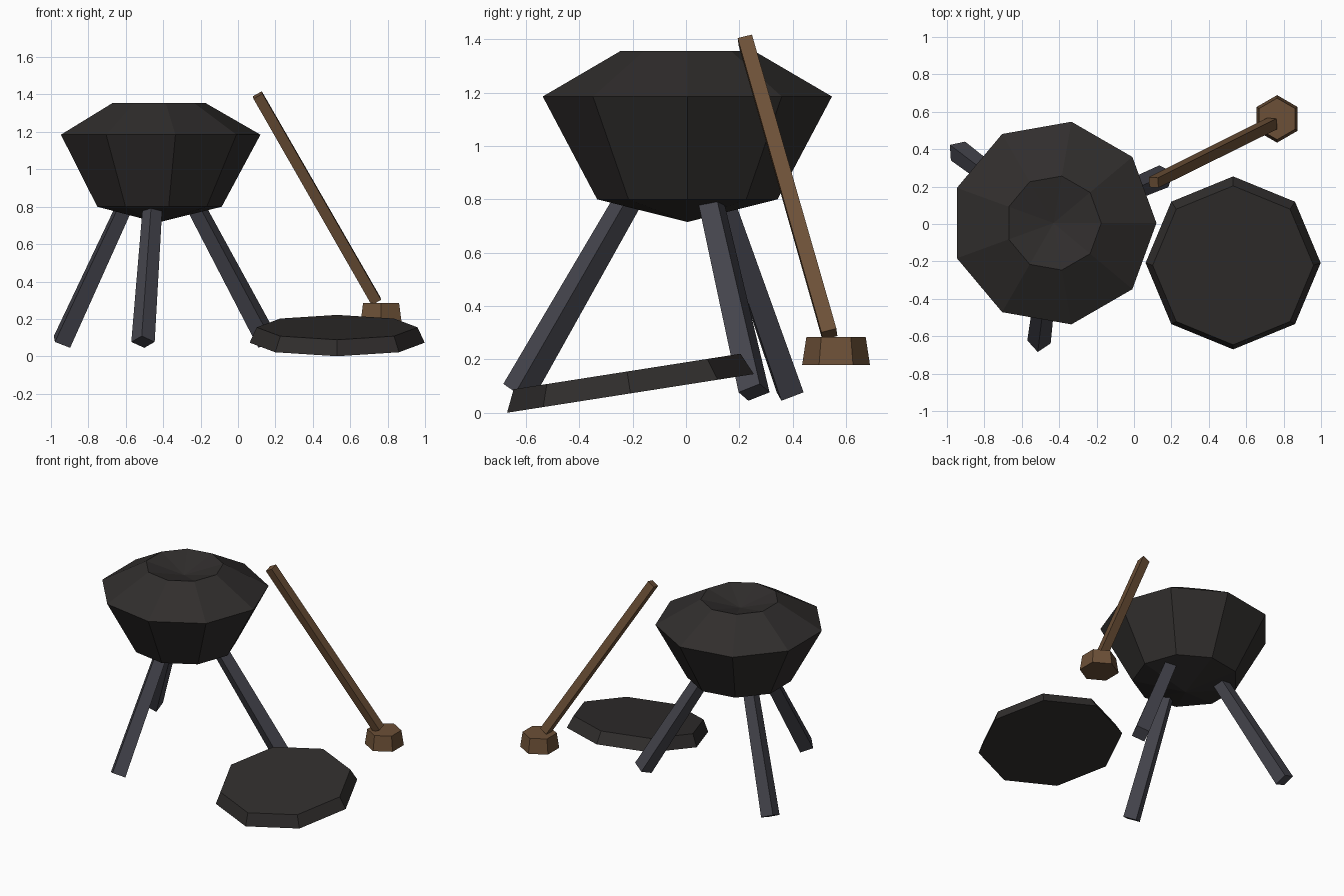
import bpy, bmesh, math
from mathutils import Vector, Matrix

if "Cube" in bpy.data.objects:
    bpy.data.objects.remove(bpy.data.objects["Cube"])


def material(name, rgb):
    m = bpy.data.materials.new(name)
    m.diffuse_color = (*rgb, 1)
    m.use_nodes = True
    m.node_tree.nodes["Principled BSDF"].inputs["Base Color"].default_value = m.diffuse_color
    return m


IRON = material("dark_iron", (0.030, 0.027, 0.026))
STEEL = material("grey_iron", (0.060, 0.060, 0.075))
WOOD = material("wood", (0.150, 0.080, 0.038))


def lathe(name, profile, sides, mat, matrix, start=0.0):
    """Flat-faced solid from (radius, z) points; radius 0 makes a tip, open ends are capped."""
    bm = bmesh.new()
    rings = []
    for r, z in profile:
        if r == 0:
            rings.append([bm.verts.new((0, 0, z))])
        else:
            rings.append([bm.verts.new((r * math.cos(start + math.tau * i / sides),
                                        r * math.sin(start + math.tau * i / sides), z))
                          for i in range(sides)])
    for a, b in zip(rings, rings[1:]):
        for i in range(sides):
            j = (i + 1) % sides
            if len(a) == 1:
                bm.faces.new((a[0], b[j], b[i]))
            elif len(b) == 1:
                bm.faces.new((a[i], a[j], b[0]))
            else:
                bm.faces.new((a[i], a[j], b[j], b[i]))
    for ring in (rings[0], rings[-1]):
        if len(ring) > 1:
            bm.faces.new(ring)
    bmesh.ops.recalc_face_normals(bm, faces=bm.faces)
    mesh = bpy.data.meshes.new(name)
    bm.to_mesh(mesh)
    bm.free()
    mesh.materials.append(mat)
    ob = bpy.data.objects.new(name, mesh)
    ob.matrix_world = matrix
    bpy.context.collection.objects.link(ob)
    return ob


# Cauldron: nine-sided pot with a shallow dished top
POT = Vector((-0.43, 0.005, 0))
lathe("cauldron", [(0, 0.715), (0.343, 0.80), (0.55, 1.185), (0.255, 1.355), (0, 1.285)],
      9, IRON, Matrix.Translation(POT))

# Three splayed square legs, corner edge facing outward, ends cut square to the leg
foot, top = Vector((0.64, 0, 0.077)), Vector((0.19, 0, 0.855))
axis = top - foot
lean = Matrix.Rotation(math.atan2(axis.x, axis.z), 4, 'Y')
for name, angle in (("right_leg", 23), ("left_leg", 143), ("front_leg", 263)):
    m = (Matrix.Translation(POT) @ Matrix.Rotation(math.radians(angle), 4, 'Z')
         @ Matrix.Translation(foot) @ lean)
    lathe(name, [(0.063, 0), (0.052, axis.length)], 4, STEEL, m)

# Lid: bevelled octagon lying tilted on the ground
lathe("lid", [(0.468, 0), (0.43, 0.083)], 8, IRON,
      Matrix.Translation((0.53, -0.208, 0.073)) @ Matrix.Rotation(math.radians(8.9), 4, 'X'))

# Masher: hexagonal head with a leaning square handle
lathe("masher_head", [(0.127, 0.18), (0.111, 0.285)], 6, WOOD,
      Matrix.Translation((0.765, 0.562, 0)), math.pi / 2)
low, high = Vector((0.738, 0.537, 0.295)), Vector((0.105, 0.222, 1.397))
tilt = Vector((0, 0, 1)).rotation_difference(high - low).to_matrix().to_4x4()
lathe("masher_handle", [(0.041, 0), (0.039, (high - low).length)], 4, WOOD,
      Matrix.Translation(low) @ tilt, math.pi / 4)
